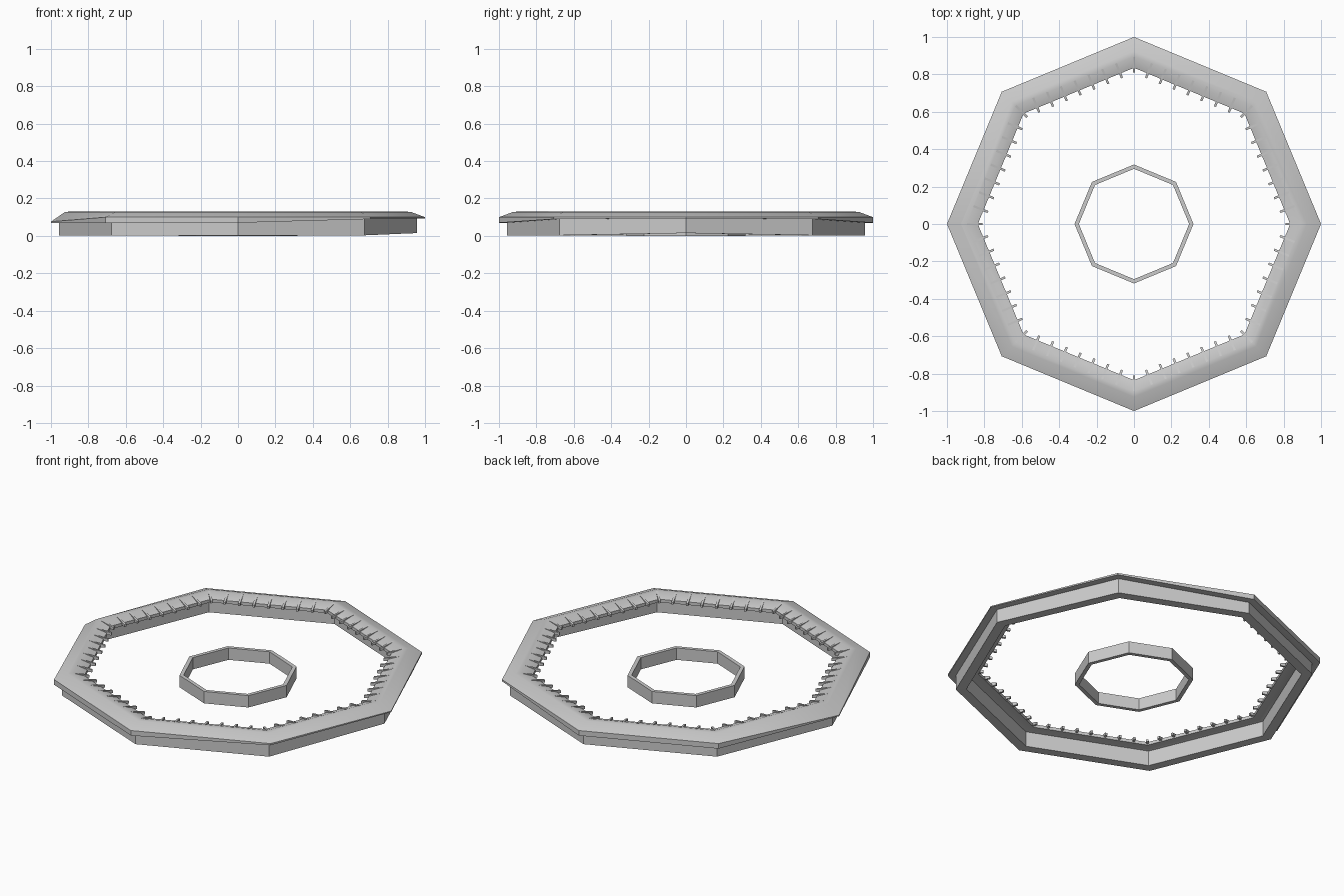
import bpy, bmesh
from math import cos, sin, pi
from mathutils import Vector

if "Cube" in bpy.data.objects:
    bpy.data.objects.remove(bpy.data.objects["Cube"])

SIDES = 8

def corner(k, r, z):
    a = 2 * pi * k / SIDES
    return Vector((r * cos(a), r * sin(a), z))

def finish(bm, name, smooth=False):
    bmesh.ops.recalc_face_normals(bm, faces=bm.faces)
    mesh = bpy.data.meshes.new(name)
    bm.to_mesh(mesh)
    bm.free()
    ob = bpy.data.objects.new(name, mesh)
    bpy.context.collection.objects.link(ob)
    if smooth:
        bpy.ops.object.select_all(action='DESELECT')
        ob.select_set(True)
        bpy.context.view_layer.objects.active = ob
        bpy.ops.object.shade_smooth_by_angle(angle=0.45)
    return ob

def ring(name, profile_at, smooth=False):
    """Loft a closed (radius, height) profile around the octagon."""
    bm = bmesh.new()
    loops = [[bm.verts.new(corner(k, r, z)) for r, z in profile_at(k)]
             for k in range(SIDES)]
    n = len(loops[0])
    for k in range(SIDES):
        a, b = loops[k], loops[(k + 1) % SIDES]
        for i in range(n):
            j = (i + 1) % n
            bm.faces.new((a[i], b[i], b[j], a[j]))
    return finish(bm, name, smooth)

# lip heights (bottom, top), counted in corners away from +x
LIP = [(0.094, 0.10), (0.09, 0.10), (0.07, 0.10), (0.07, 0.10), (0.07, 0.076)]

def lip(k):
    return LIP[min(k, SIDES - k)]

# outer wall, its base slightly raised at the +x corner
def wall_profile(k):
    zb = 0.015 if k == 0 else 0.003
    return [(0.957, zb), (0.957, lip(k)[0] + 0.006), (0.9, 0.096), (0.9, zb)]
ring("outer_wall", wall_profile)

# overhanging cap with an inward slope
def cap_profile(k):
    lo, hi = lip(k)
    return [(1.0, lo), (1.0, hi), (0.925, 0.128), (0.895, 0.13),
            (0.835, 0.11), (0.835, 0.092), (0.9, 0.092), (0.955, lo)]
ring("wall_cap", cap_profile, True)

# small basin ring in the middle
ring("centre_ring", lambda k: [(0.318, 0), (0.318, 0.07), (0.295, 0.07), (0.295, 0)])

# ribs across the inward slope
bm = bmesh.new()
RIBS, HALF = 8, 0.006
for k in range(SIDES):
    for i in range(RIBS):
        t = i / RIBS
        base = corner(k, 0.835, 0).lerp(corner(k + 1, 0.835, 0), t)
        out = corner(k, 1, 0) if i == 0 else corner(k + 0.5, 1, 0)
        side = Vector((-out.y, out.x, 0))
        section = [(0.058, 0.131), (-0.026, 0.112), (-0.026, 0.098), (0.058, 0.1)]
        ends = [[bm.verts.new(base + out * d + side * s + Vector((0, 0, z)))
                 for d, z in section] for s in (-HALF, HALF)]
        for e in ends:
            bm.faces.new(e)
        for j in range(4):
            m = (j + 1) % 4
            bm.faces.new((ends[0][j], ends[0][m], ends[1][m], ends[1][j]))
finish(bm, "slope_ribs")
